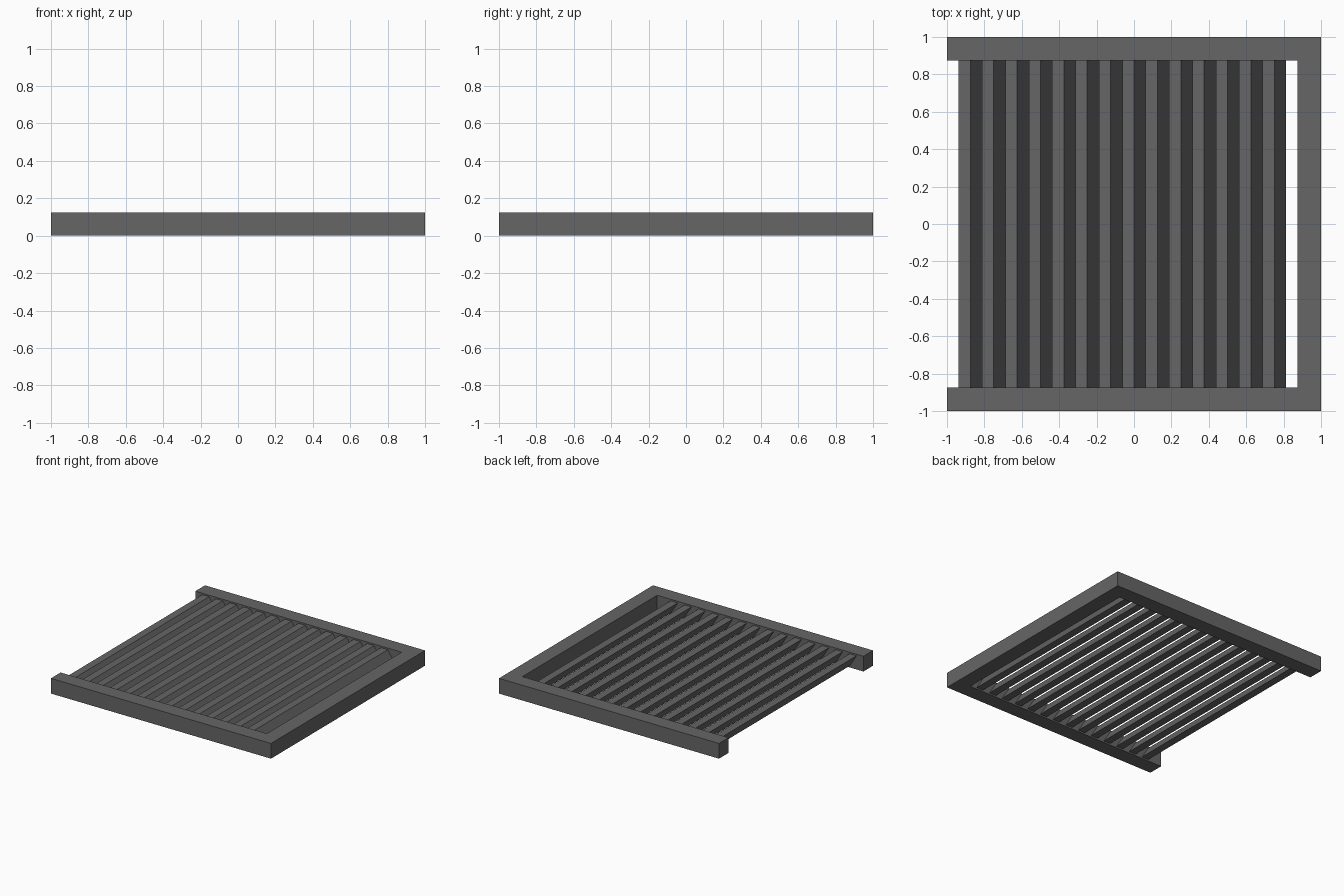
import bpy
import bmesh

cube = bpy.data.objects.get("Cube")
if cube:
    bpy.data.objects.remove(cube, do_unlink=True)

# One grey finish for everything
grey = bpy.data.materials.new("dark_grey")
grey.use_nodes = True
colour = (0.133, 0.133, 0.133, 1)
grey.diffuse_color = colour
grey.node_tree.nodes["Principled BSDF"].inputs["Base Color"].default_value = colour


def prism(name, outline, offset):
    """Extrude a flat outline along the offset vector into a closed solid."""
    bm = bmesh.new()
    face = bm.faces.new([bm.verts.new(p) for p in outline])
    result = bmesh.ops.extrude_face_region(bm, geom=[face], use_keep_orig=True)
    moved = [g for g in result["geom"] if isinstance(g, bmesh.types.BMVert)]
    bmesh.ops.translate(bm, verts=moved, vec=offset)
    bmesh.ops.recalc_face_normals(bm, faces=bm.faces)
    mesh = bpy.data.meshes.new(name)
    bm.to_mesh(mesh)
    bm.free()
    mesh.materials.append(grey)
    obj = bpy.data.objects.new(name, mesh)
    bpy.context.collection.objects.link(obj)
    return obj


HEIGHT = 0.125
INNER = 1 - HEIGHT      # inner edge of the rails
PITCH = 0.125           # slat spacing
HALF = PITCH / 2

# Three-sided frame, open on the -x side
half_frame = [(-1, 1), (-1, INNER), (INNER, INNER)]
frame_outline = half_frame + [(x, -y) for x, y in reversed(half_frame)]
frame_outline += [(1, -1), (1, 1)]
frame_outline = [(x, y, 0) for x, y in frame_outline]
prism("frame", frame_outline, (0, 0, HEIGHT))

# Slanted louvre slats: flat top and bottom, sides leaning down towards +x
low, high = 0.0125, 0.1125
for i in range(14):
    x = -0.9375 + i * PITCH
    outline = [(x, -INNER, high), (x + HALF, -INNER, high),
               (x + PITCH, -INNER, low), (x + HALF, -INNER, low)]
    prism(f"slat_{i + 1}", outline, (0, 2 * INNER, 0))
